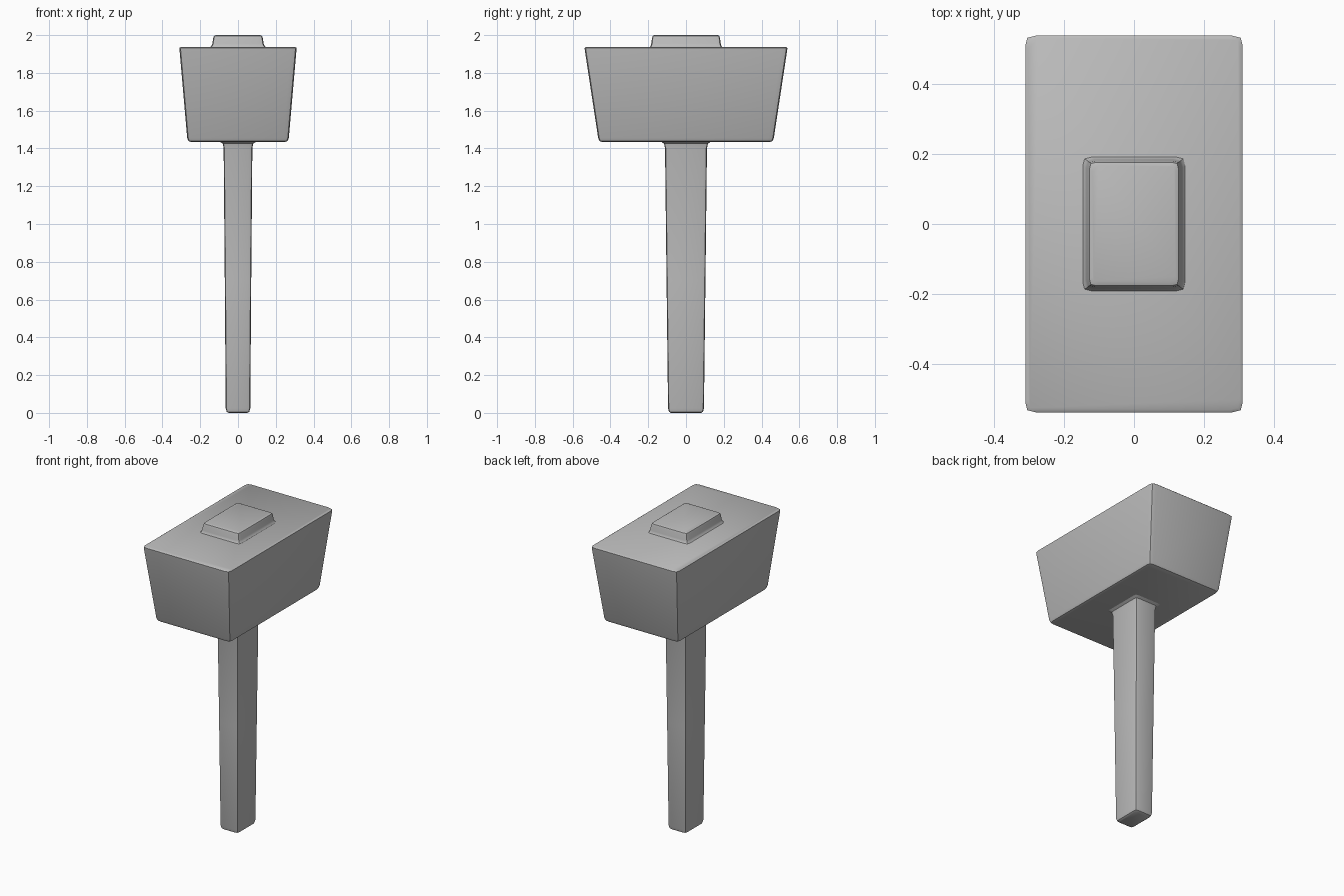
import bpy
import bmesh
import math

cube = bpy.data.objects.get("Cube")
if cube:
    bpy.data.objects.remove(cube, do_unlink=True)

grey = bpy.data.materials.new("plain_grey")
grey.use_nodes = True
colour = (0.5, 0.5, 0.5, 1)
grey.diffuse_color = colour
grey.node_tree.nodes["Principled BSDF"].inputs["Base Color"].default_value = colour


def corner_ring(w, d, c):
    """Rectangle outline whose corners are softly eased by c."""
    e = c * 0.2
    pts = []
    for sx, sy in ((1, 1), (-1, 1), (-1, -1), (1, -1)):
        corner = [(w, d - c), (w - e, d - e), (w - c, d)]
        if sx * sy < 0:
            corner.reverse()
        pts += [(sx * x, sy * y) for x, y in corner]
    return pts


def loft(name, sections):
    """Skin rectangular sections given as (z, half width, half depth, easing)."""
    bm = bmesh.new()
    rings = [[bm.verts.new((x, y, z)) for x, y in corner_ring(w, d, c)]
             for z, w, d, c in sections]
    n = len(rings[0])
    for low, high in zip(rings, rings[1:]):
        for i in range(n):
            j = (i + 1) % n
            bm.faces.new((low[i], low[j], high[j], high[i]))
    bm.faces.new(rings[0][::-1])
    bm.faces.new(rings[-1])
    mesh = bpy.data.meshes.new(name)
    bm.to_mesh(mesh)
    bm.free()
    mesh.materials.append(grey)
    obj = bpy.data.objects.new(name, mesh)
    bpy.context.collection.objects.link(obj)
    bpy.ops.object.select_all(action="DESELECT")
    obj.select_set(True)
    bpy.context.view_layer.objects.active = obj
    bpy.ops.object.shade_smooth_by_angle(angle=math.radians(40))
    return obj


# Tapered handle, flaring where it meets the head
loft("handle", [
    (0.0, 0.050, 0.080, 0.015),
    (0.006, 0.060, 0.090, 0.018),
    (0.025, 0.065, 0.095, 0.020),
    (0.70, 0.070, 0.103, 0.020),
    (1.40, 0.076, 0.111, 0.020),
    (1.425, 0.080, 0.116, 0.020),
    (1.437, 0.098, 0.134, 0.022),
])

# Wedge-shaped striking head
loft("head", [
    (1.435, 0.250, 0.447, 0.025),
    (1.439, 0.262, 0.458, 0.025),
    (1.455, 0.269, 0.465, 0.028),
    (1.915, 0.309, 0.535, 0.030),
    (1.932, 0.310, 0.537, 0.030),
    (1.938, 0.302, 0.530, 0.030),
])

# End of the handle standing proud of the head
loft("handle_tenon", [
    (1.936, 0.148, 0.192, 0.025),
    (1.944, 0.140, 0.187, 0.025),
    (1.955, 0.136, 0.184, 0.025),
    (1.985, 0.131, 0.180, 0.022),
    (1.996, 0.127, 0.176, 0.020),
    (2.0, 0.118, 0.167, 0.018),
])
